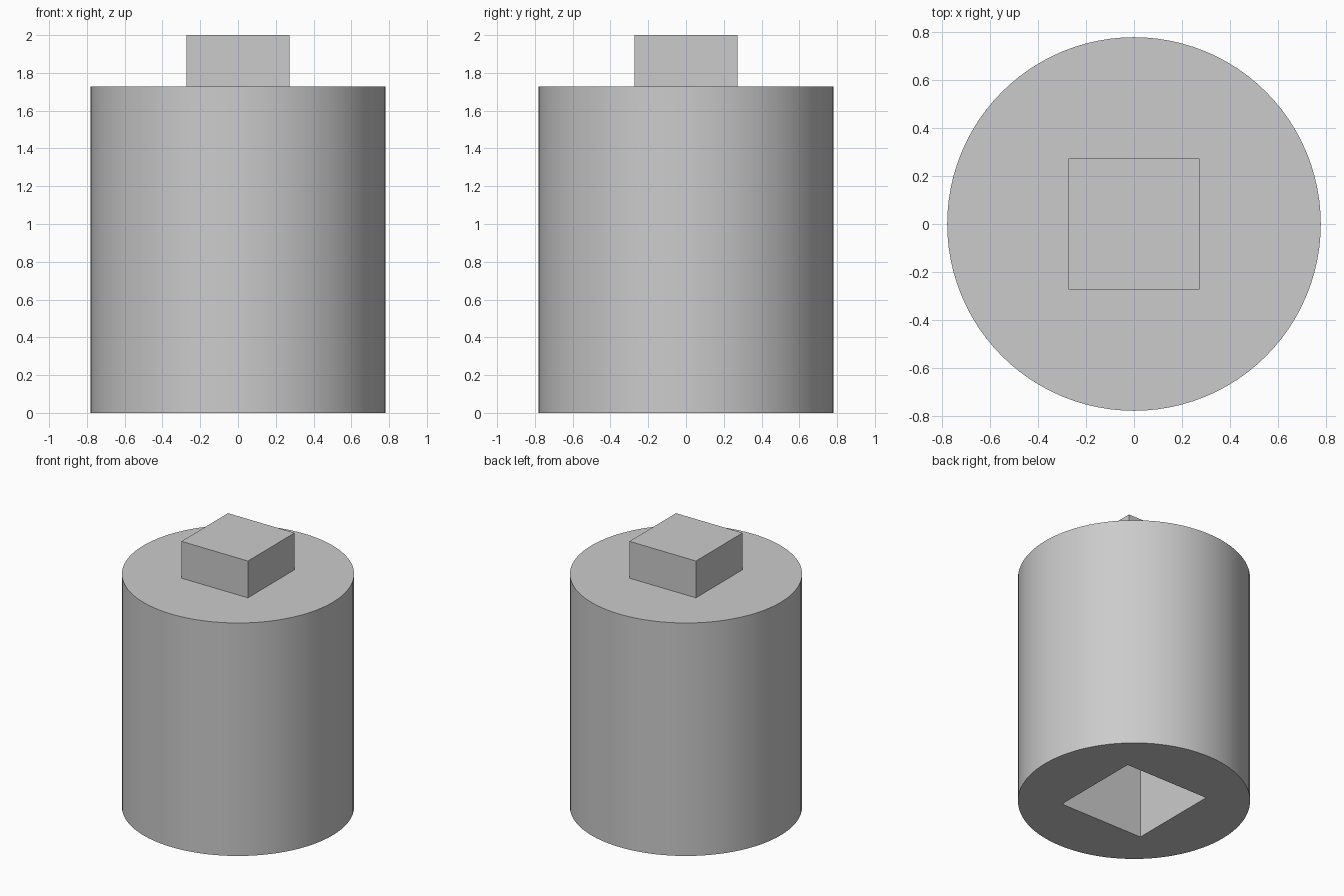
import bpy
import math

if "Cube" in bpy.data.objects:
    bpy.data.objects.remove(bpy.data.objects["Cube"], do_unlink=True)

RADIUS, BODY_TOP, TOTAL = 0.78, 1.727, 2.0
PEG, SOCKET, SOCKET_DEPTH = 0.546, 0.687, 1.0

# Single plain grey finish
grey = bpy.data.materials.new("plain_grey")
grey.use_nodes = True
colour = (0.6, 0.6, 0.6, 1)
grey.diffuse_color = colour
grey.node_tree.nodes["Principled BSDF"].inputs["Base Color"].default_value = colour


def block(name, side, bottom, top):
    """Square upright block spanning two heights."""
    bpy.ops.mesh.primitive_cube_add(size=1, location=(0, 0, (bottom + top) / 2))
    obj = bpy.context.object
    obj.name = name
    obj.scale = (side, side, top - bottom)
    bpy.ops.object.transform_apply(location=False, rotation=False, scale=True)
    obj.data.materials.append(grey)
    return obj


# Square peg, slightly sunk into the body
block("square_peg", PEG, BODY_TOP - 0.02, TOTAL)

# Cutter for the square socket underneath
cutter = block("socket_cutter", SOCKET, -0.1, SOCKET_DEPTH)
cutter.hide_render = True

# Round body
bpy.ops.mesh.primitive_cylinder_add(vertices=96, radius=RADIUS, depth=BODY_TOP,
                                    location=(0, 0, BODY_TOP / 2))
body = bpy.context.object
body.name = "round_body"
body.data.materials.append(grey)

# Cut the socket, then smooth the curved wall
cut = body.modifiers.new("socket", "BOOLEAN")
cut.operation = "DIFFERENCE"
cut.solver = "EXACT"
cut.object = cutter
bpy.ops.object.modifier_apply(modifier=cut.name)
bpy.data.objects.remove(cutter, do_unlink=True)
bpy.ops.object.shade_smooth_by_angle(angle=math.radians(30))
